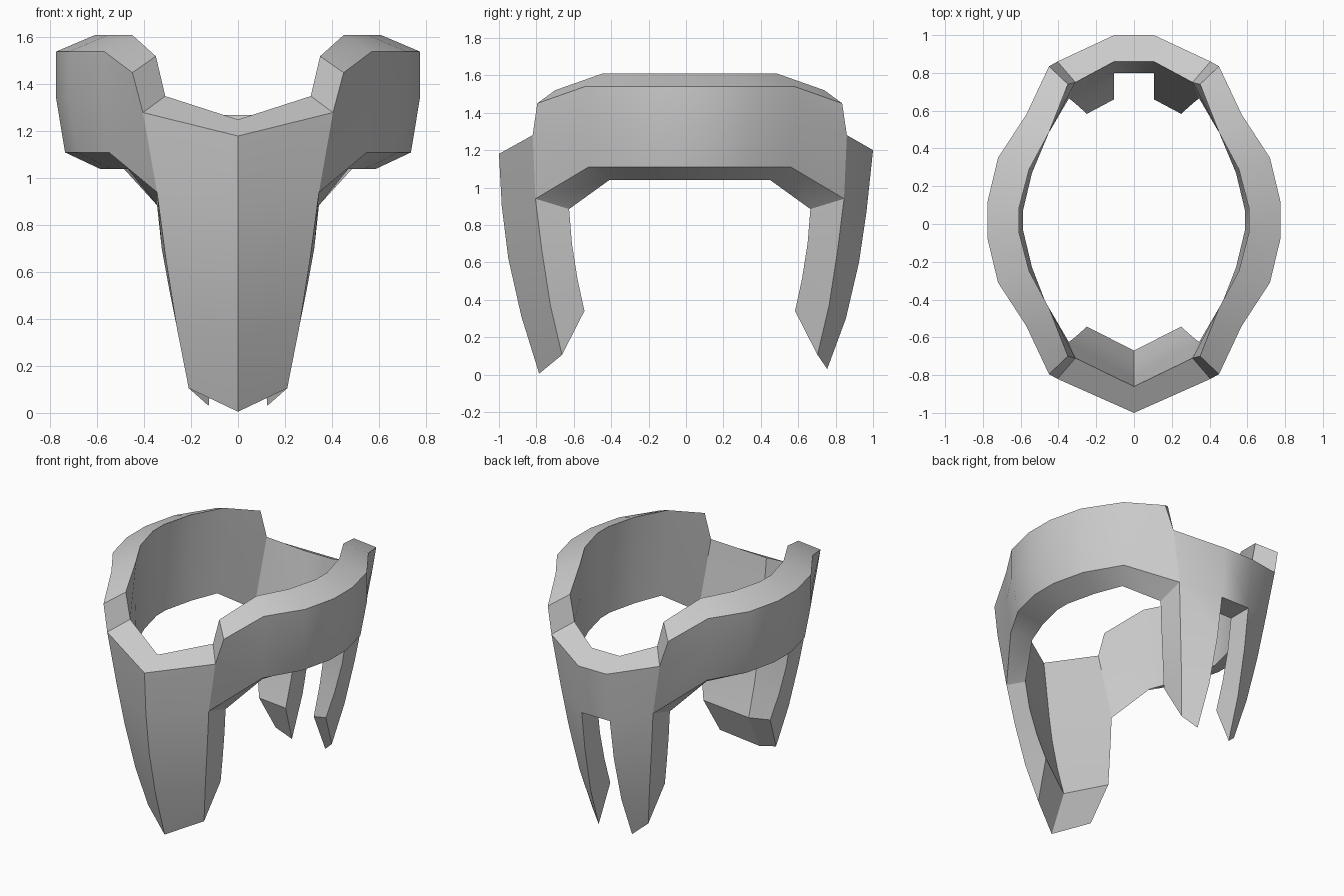
import bpy, bmesh, math

if "Cube" in bpy.data.objects:
    bpy.data.objects.remove(bpy.data.objects["Cube"])

CY = 0.02  # the band is symmetric about this depth
grey = bpy.data.materials.new("plain grey")
grey.diffuse_color = (0.6, 0.6, 0.6, 1)
grey.use_nodes = True
grey.node_tree.nodes["Principled BSDF"].inputs["Base Color"].default_value = grey.diffuse_color


def finish(name, quads):
    """Build an object from quads of points, welding shared corners."""
    bm = bmesh.new()
    for q in quads:
        bm.faces.new([bm.verts.new(p) for p in q])
    bmesh.ops.remove_doubles(bm, verts=bm.verts, dist=0.0005)
    bmesh.ops.recalc_face_normals(bm, faces=bm.faces)
    me = bpy.data.meshes.new(name)
    bm.to_mesh(me)
    bm.free()
    me.materials.append(grey)
    ob = bpy.data.objects.new(name, me)
    bpy.context.collection.objects.link(ob)
    bpy.ops.object.select_all(action='DESELECT')
    ob.select_set(True)
    bpy.context.view_layer.objects.active = ob
    bpy.ops.object.shade_smooth_by_angle(angle=math.radians(30))


def strip(a, b):
    """Quads between two equal rows of points."""
    return [(a[i], a[i + 1], b[i + 1], b[i]) for i in range(len(a) - 1)]


def place(points, sx, sy):
    return [(sx * x, CY + sy * d, z) for x, d, z in points]


# Side band sections (x, depth, z): outer top, mid, bottom, inner bottom, mid, top
sections = [
    [(.45, .815, 1.45), (.405, .84, 1.28), (.345, .825, .94),
     (.345, .645, .885), (.31, .73, 1.35), (.35, .72, 1.52)],
    [(.57, .56, 1.54), (.57, .56, 1.34), (.55, .54, 1.11),
     (.47, .43, 1.04), (.45, .465, 1.38), (.45, .465, 1.61)],
    [(.72, .33, 1.54), (.72, .33, 1.34), (.685, .31, 1.11),
     (.54, .25, 1.04), (.555, .27, 1.38), (.555, .27, 1.61)],
    [(.775, .10, 1.54), (.775, .10, 1.34), (.737, .09, 1.11),
     (.588, .05, 1.04), (.61, .06, 1.38), (.61, .06, 1.61)],
]
for side, sx in (("right", 1), ("left", -1)):
    rows = [place(s, sx, -1) for s in sections]
    rows += [place(s, sx, 1) for s in reversed(sections)]
    quads = []
    for a, b in zip(rows, rows[1:]):
        quads += strip(a + a[:1], b + b[:1])
    # Steps down to the front and back plates
    for r in (rows[0], rows[-1]):
        quads.append((r[0], r[1], r[4], r[5]))
    finish(side + "_band", quads)

# Plate edges beside the band, top to bottom
side_out = [(.405, .84, 1.28), (.345, .825, .94), (.308, .79, .66),
            (.262, .745, .37), (.21, .683, .105)]
side_in = [(.31, .73, 1.35), (.345, .645, .885), (.325, .63, .70),
           (.29, .60, .51), (.25, .563, .34)]


def plate(name, mid_out, mid_in, sy, slit):
    quads = []
    for sx in (1, -1):
        so, si, mo, mi = [place(p, sx, sy) for p in (side_out, side_in, mid_out, mid_in)]
        quads += strip(so, mo) + strip(si, mi)            # outer and inner walls
        quads += strip(so[1:], si[1:])                    # leg edge
        quads += [(so[0], mo[0], mi[0], si[0]), (so[-1], mo[-1], mi[-1], si[-1])]
        if slit:
            quads += strip(mo[1:], mi[1:])                # slit wall
    if slit:                                              # bridge above the slit
        ring = [mid_out[0], mid_out[1], mid_in[1], mid_in[0], mid_out[0]]
        quads += strip(place(ring, 1, sy), place(ring, -1, sy))
    finish(name, quads)


# Keeled front plate
plate("front_plate",
      [(0, 1.02, 1.18), (0, 1.005, .90), (0, .97, .62), (0, .90, .31), (0, .805, .005)],
      [(0, .88, 1.25), (0, .83, .85), (0, .80, .66), (0, .75, .44), (0, .69, .24)],
      -1, False)
# Back plate split into two legs
plate("back_plate",
      [(.105, .98, 1.2), (.105, .945, .87), (.108, .905, .60), (.115, .835, .30), (.125, .735, .03)],
      [(.105, .84, 1.27), (.105, .78, .87), (.105, .75, .66), (.105, .70, .46), (.105, .64, .28)],
      1, True)
